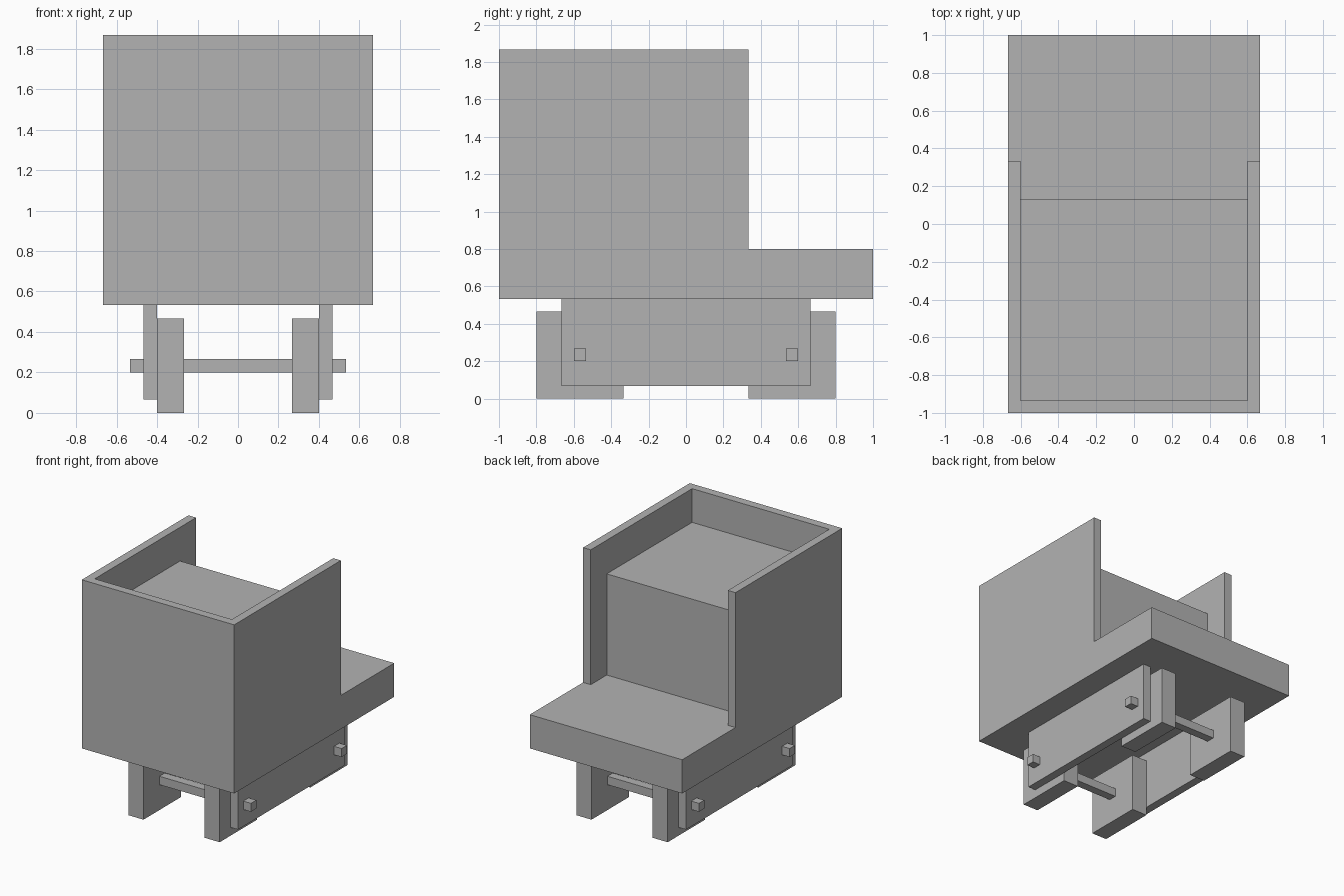
import bpy

cube = bpy.data.objects.get("Cube")
if cube:
    bpy.data.objects.remove(cube, do_unlink=True)

U = 1 / 15  # design grid unit

grey = bpy.data.materials.new("plain_grey")
grey.use_nodes = True
COLOUR = (0.45, 0.45, 0.45, 1)
grey.diffuse_color = COLOUR
grey.node_tree.nodes["Principled BSDF"].inputs["Base Color"].default_value = COLOUR


def box(name, x, y, z):
    """Box spanning the (low, high) ranges, given in grid units."""
    spans = (x, y, z)
    bpy.ops.mesh.primitive_cube_add(size=1, location=[U * (a + b) / 2 for a, b in spans])
    ob = bpy.context.object
    ob.name = ob.data.name = name
    ob.scale = [U * (b - a) for a, b in spans]
    bpy.ops.object.transform_apply(location=False, rotation=False, scale=True)
    ob.data.materials.append(grey)
    return ob


def mirrored(span, sign):
    return sorted(sign * v for v in span)


SIDES = (("left", 1), ("right", -1))
ENDS = (("front", -1), ("rear", 1))

# Body: platform, front wall and raised block
box("platform", (-10, 10), (-15, 15), (8, 12))
box("front_wall", (-9, 9), (-15, -14), (12, 28))
box("raised_block", (-9, 9), (-14, 2), (12, 24))

# Side walls, undercarriage frames and wheels
for side, sx in SIDES:
    box(f"{side}_wall", mirrored((9, 10), sx), (-15, 5), (12, 28))
    box(f"{side}_frame", mirrored((6, 7), sx), (-10, 10), (1, 8))
    for end, sy in ENDS:
        box(f"{end}_{side}_wheel", mirrored((4, 6), sx), mirrored((5, 12), sy), (0, 7))

# Axles through wheels and frames
for end, sy in ENDS:
    box(f"{end}_axle", (-8, 8), mirrored((8, 9), sy), (3, 4))
